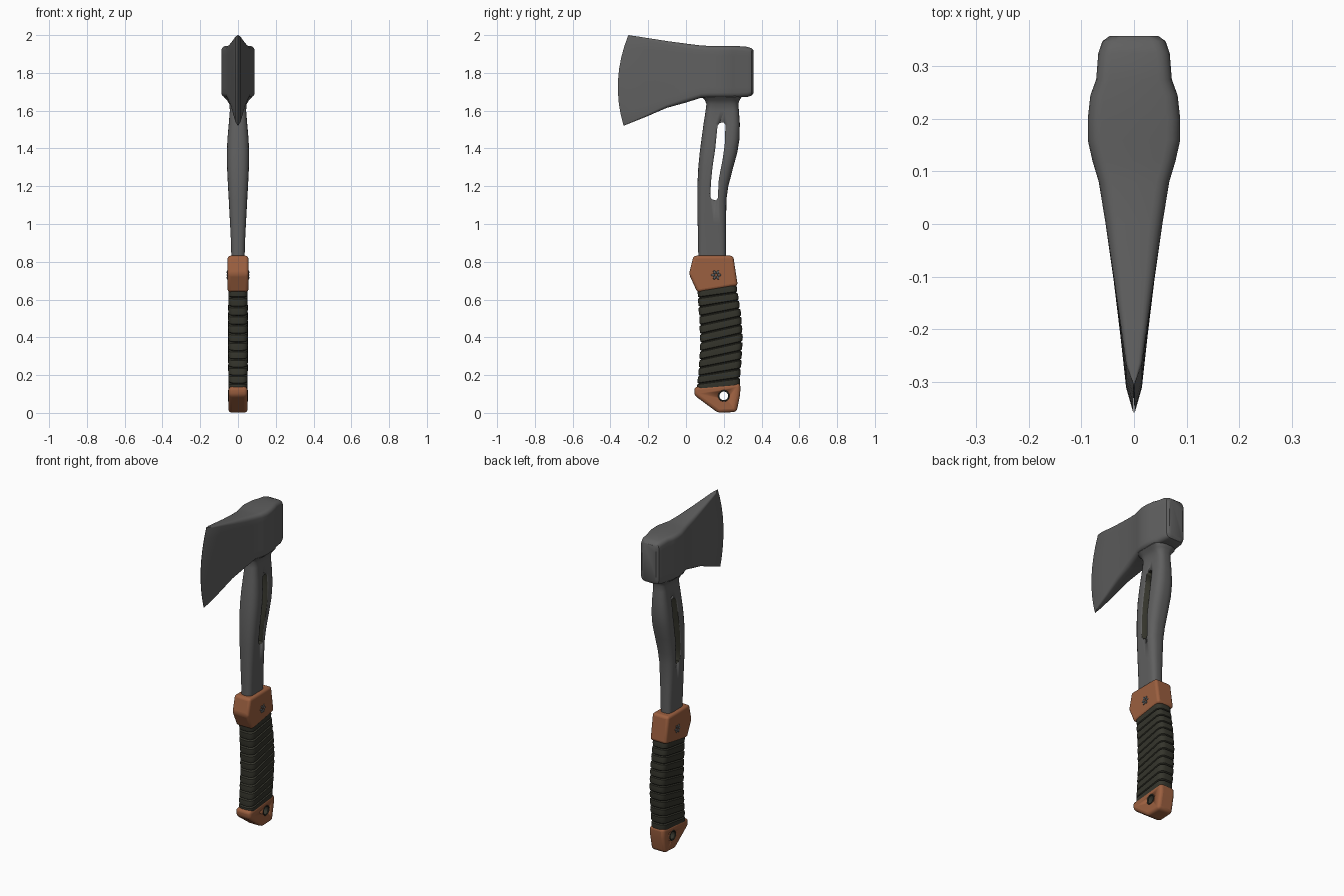
import bpy, bmesh, math
from mathutils import Vector, Matrix

if "Cube" in bpy.data.objects:
    bpy.data.objects.remove(bpy.data.objects["Cube"])


def material(name, color):
    m = bpy.data.materials.new(name)
    m.use_nodes = True
    m.diffuse_color = (*color, 1)
    m.node_tree.nodes["Principled BSDF"].inputs["Base Color"].default_value = (*color, 1)
    return m


STEEL = material("dark steel", (0.115, 0.115, 0.115))
LEATHER = material("brown leather", (0.33, 0.115, 0.05))
CORD = material("dark olive cord", (0.035, 0.035, 0.025))


def finish(bm, name, mats, angle=35):
    bmesh.ops.recalc_face_normals(bm, faces=bm.faces)
    mesh = bpy.data.meshes.new(name)
    bm.to_mesh(mesh)
    bm.free()
    for m in mats:
        mesh.materials.append(m)
    ob = bpy.data.objects.new(name, mesh)
    bpy.context.collection.objects.link(ob)
    bpy.ops.object.select_all(action="DESELECT")
    ob.select_set(True)
    bpy.context.view_layer.objects.active = ob
    bpy.ops.object.shade_smooth_by_angle(angle=math.radians(angle))
    return ob


def rounded_rect(a, b, r, sides=4, arc=4):
    """Outline of half sizes a, b; the sides along b are subdivided."""
    r = min(r, a * 0.95, b * 0.95)
    pts = []
    for k, (sx, sy) in enumerate([(1, 1), (-1, 1), (-1, -1), (1, -1)]):
        for i in range(arc + 1):
            t = math.pi / 2 * (k + i / arc)
            pts.append((sx * (a - r) + r * math.cos(t), sy * (b - r) + r * math.sin(t)))
        if k in (0, 2):
            continue
        for i in range(1, sides + 1):
            pts.append((sx * a, sy * (b - r) * (1 - 2 * i / (sides + 1))))
    return pts


def loft(name, rings, mats, angle=35):
    bm = bmesh.new()
    loops = [[bm.verts.new(p) for p in ring] for ring in rings]
    n = len(loops[0])
    for lo, hi in zip(loops, loops[1:]):
        for i in range(n):
            bm.faces.new((lo[i], lo[(i + 1) % n], hi[(i + 1) % n], hi[i]))
    bm.faces.new(loops[0])
    bm.faces.new(loops[-1])
    return finish(bm, name, mats, angle)


def prism(name, outline, half, mats, bevel=0.0, index=0):
    """Side outline in (y, z), thickened evenly along x."""
    bm = bmesh.new()
    face = bm.faces.new([bm.verts.new((-half, y, z)) for y, z in outline])
    out = bmesh.ops.extrude_face_region(bm, geom=[face])
    moved = [v for v in out["geom"] if isinstance(v, bmesh.types.BMVert)]
    bmesh.ops.translate(bm, verts=moved, vec=(2 * half, 0, 0))
    for f in bm.faces:
        f.material_index = index
    ob = finish(bm, name, mats)
    if bevel:
        mod = ob.modifiers.new("soft edges", "BEVEL")
        mod.width = bevel
        mod.segments = 4
        mod.limit_method = "ANGLE"
        mod.angle_limit = math.radians(20)
    return ob


def cut(ob, cutter):
    mod = ob.modifiers.new("opening", "BOOLEAN")
    mod.operation = "DIFFERENCE"
    mod.solver = "EXACT"
    mod.object = cutter
    cutter.hide_render = True
    cutter.hide_set(True)


def circle(y, z, r, n=20):
    return [(y + r * math.cos(2 * math.pi * i / n), z + r * math.sin(2 * math.pi * i / n))
            for i in range(n)]


def interp(table, z):
    for p, q in zip(table, table[1:]):
        if z <= q[0]:
            t = max(0, (z - p[0]) / (q[0] - p[0]))
            return [u + (v - u) * t for u, v in zip(p[1:], q[1:])]
    return table[-1][1:]


# Axe head: y, half width, bottom, top, bow of the cutting edge
head_stations = [
    (-0.318, 0.001, 1.52, 2.00, 0.042), (-0.275, 0.015, 1.538, 1.994, 0.036),
    (-0.2, 0.025, 1.57, 1.983, 0.02), (-0.1, 0.039, 1.615, 1.968, 0.005),
    (0, 0.054, 1.643, 1.955, 0), (0.08, 0.067, 1.668, 1.945, 0),
    (0.12, 0.079, 1.67, 1.943, 0), (0.16, 0.088, 1.67, 1.943, 0),
    (0.2, 0.088, 1.67, 1.943, 0), (0.245, 0.083, 1.67, 1.943, 0),
    (0.275, 0.072, 1.67, 1.942, 0), (0.325, 0.068, 1.673, 1.938, 0),
    (0.348, 0.06, 1.68, 1.93, 0), (0.358, 0.046, 1.695, 1.918, 0)]
rings = []
for y, a, lo, hi, bow in head_stations:
    mid, half = (lo + hi) / 2, (hi - lo) / 2
    ring = []
    for x, h in rounded_rect(a, half, min(0.025, a * 0.45), sides=7):
        t = h / half
        ring.append((x, y - bow * (1 - t * t) + 0.3 * bow * t, mid + h))
    rings.append(ring)
loft("axe_head", rings, [STEEL], 32)

# Steel handle: z, front y, back y, half width
handle_stations = [
    (0.78, 0.066, 0.212, 0.034), (0.9, 0.064, 0.212, 0.037), (1.0, 0.062, 0.212, 0.042),
    (1.13, 0.06, 0.214, 0.049), (1.2, 0.06, 0.224, 0.053), (1.3, 0.065, 0.25, 0.058),
    (1.38, 0.073, 0.272, 0.059), (1.45, 0.082, 0.283, 0.056), (1.53, 0.093, 0.285, 0.049),
    (1.6, 0.104, 0.28, 0.043), (1.635, 0.108, 0.277, 0.046), (1.655, 0.1, 0.283, 0.058),
    (1.672, 0.085, 0.295, 0.074), (1.7, 0.085, 0.295, 0.074)]
rings = []
for z, y0, y1, a in handle_stations:
    outline = rounded_rect(a, (y1 - y0) / 2, a * 0.75)
    rings.append([(x, (y0 + y1) / 2 + y, z) for x, y in outline])
handle = loft("handle", rings, [STEEL, CORD], 40)

# Long slot through the handle with a dark lining
slot = [(0.137, 1.13), (0.16, 1.125), (0.168, 1.135), (0.174, 1.24), (0.192, 1.33),
        (0.205, 1.42), (0.209, 1.525), (0.2, 1.538), (0.178, 1.535), (0.167, 1.52),
        (0.155, 1.4), (0.14, 1.3), (0.132, 1.22), (0.129, 1.145)]
cut(handle, prism("slot_cutter", slot, 0.2, [STEEL, CORD], index=1))

# Cord grip: tilted wraps with a groove between neighbours
grip_shape = [(0.1, 0.06, 0.285, 0.046), (0.16, 0.058, 0.286, 0.05), (0.25, 0.067, 0.294, 0.052),
              (0.38, 0.075, 0.301, 0.052), (0.5, 0.071, 0.292, 0.052), (0.7, 0.058, 0.262, 0.051)]
wraps, bottom, top = 12, 0.125, 0.67
pitch = (top - bottom) / wraps
rings = []
for i in range(wraps):
    for part, inset in ((0.0, 0.009), (0.1, 0.002), (0.5, 0), (0.88, 0.001), (0.98, 0.009)):
        z = bottom + pitch * (i + part)
        y0, y1, a = interp(grip_shape, z)
        tilt = 0.11 + 0.12 * math.sin(math.pi * (z - bottom) / (top - bottom))
        outline = rounded_rect(a - inset, (y1 - y0) / 2 - inset, 0.03)
        rings.append([(x, (y0 + y1) / 2 + y, z + tilt * y) for x, y in outline])
loft("grip_wrap", rings, [CORD], 30)

# Leather collar above the grip
collar = [(0.04, 0.832), (0.25, 0.832), (0.274, 0.674), (0.165, 0.655), (0.06, 0.638),
          (0.016, 0.735)]
prism("collar", collar, 0.055, [LEATHER], 0.015)

# Leather end cap with a lanyard hole
cap = [(0.043, 0.137), (0.288, 0.158), (0.287, 0.1), (0.268, 0.005), (0.17, 0), (0.045, 0.092)]
end_cap = prism("end_cap", cap, 0.05, [LEATHER, CORD], 0.018)
cut(end_cap, prism("hole_cutter", circle(0.2, 0.09, 0.026), 0.2, [LEATHER, CORD], index=1))

for side, label in ((1, "left"), (-1, "right")):
    # Eyelet ring around the hole
    bpy.ops.mesh.primitive_torus_add(major_radius=0.027, minor_radius=0.004, major_segments=24,
                                     minor_segments=8, location=(side * 0.049, 0.2, 0.09),
                                     rotation=(0, math.pi / 2, 0))
    eyelet = bpy.context.object
    eyelet.name = label + "_eyelet"
    eyelet.data.materials.append(CORD)
    bpy.ops.object.shade_smooth()

    # Six-petal rivet on the collar
    bm = bmesh.new()
    for i in range(6):
        turn = Matrix.Rotation(i * math.pi / 3, 4, "X")
        place = Matrix.Translation((side * 0.056, 0.16, 0.73)) @ turn
        place = place @ Matrix.Translation((0, 0.016, 0)) @ Matrix.Diagonal((0.004, 0.011, 0.007, 1))
        bmesh.ops.create_uvsphere(bm, u_segments=10, v_segments=6, radius=1, matrix=place)
    finish(bm, label + "_rivet", [STEEL], 60)
